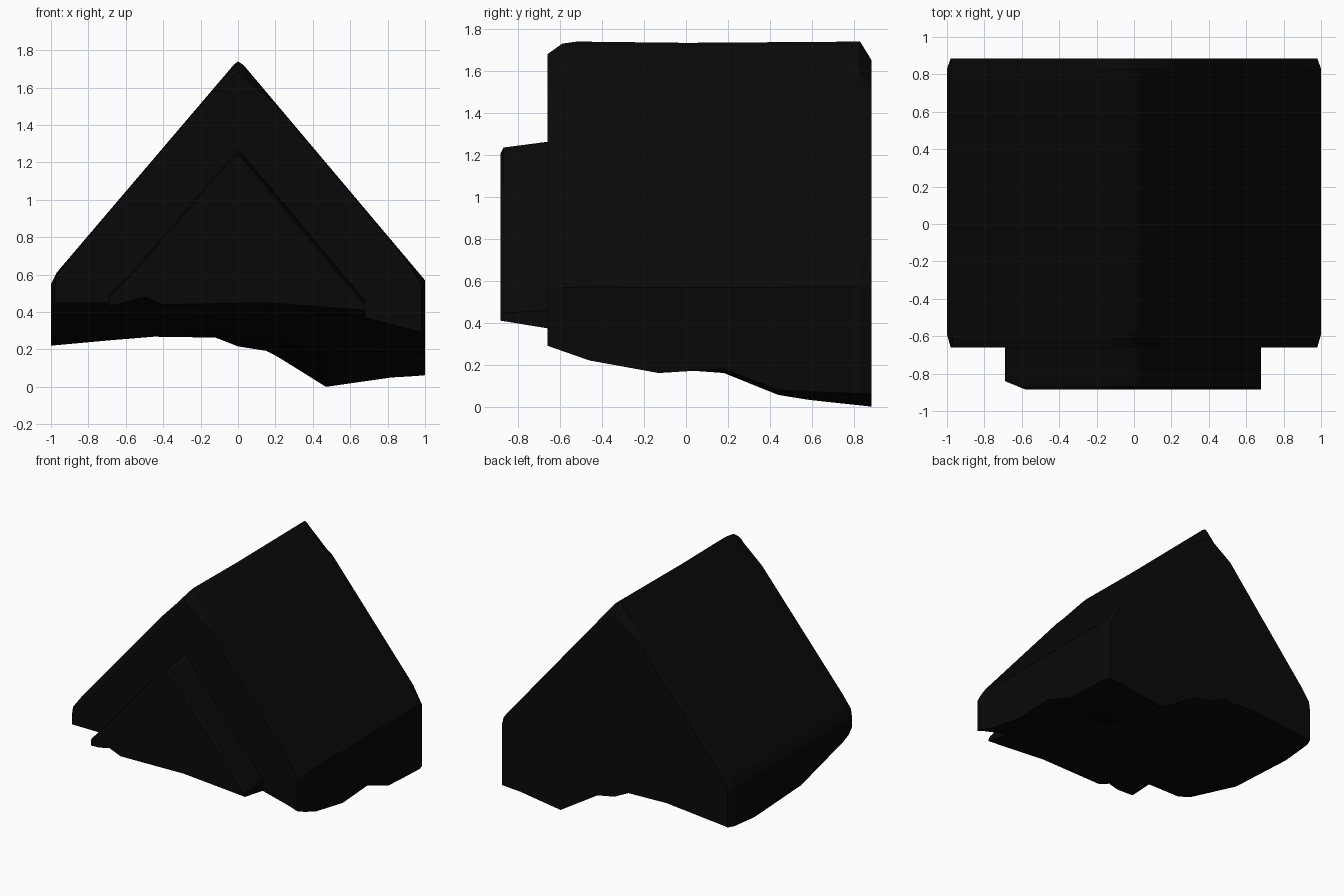
import bpy
import bmesh

cube = bpy.data.objects.get("Cube")
if cube:
    bpy.data.objects.remove(cube, do_unlink=True)

dark = bpy.data.materials.new("near_black")
dark.use_nodes = True
COLOUR = (0.0025, 0.0025, 0.0025, 1)
dark.diffuse_color = COLOUR
dark.node_tree.nodes["Principled BSDF"].inputs["Base Color"].default_value = COLOUR


def lerp(points, t):
    """Height of a polyline at t."""
    for (a, za), (b, zb) in zip(points, points[1:]):
        if t <= b:
            return za + (zb - za) * max(0, t - a) / (b - a)
    return points[-1][1]


def gable_block(name, roof, drops, wear, front, back, left, right, corner=0):
    """Solid gable with a broken underside blended between four edge lines."""
    xs = sorted({p[0] for line in (roof, wear, front, back) for p in line})
    ys = sorted({p[0] for line in (drops, left, right) for p in line})
    x0, x1, y0, y1 = xs[0], xs[-1], ys[0], ys[-1]

    def underside(x, y):
        u, v = (x - x0) / (x1 - x0), (y - y0) / (y1 - y0)
        across = (1 - v) * lerp(front, x) + v * lerp(back, x)
        along = (1 - u) * lerp(left, y) + u * lerp(right, y)
        corners = ((1 - v) * ((1 - u) * front[0][1] + u * front[-1][1])
                   + v * ((1 - u) * back[0][1] + u * back[-1][1]))
        return across + along - corners

    def plan(x, y):
        """Pull the four outer corners in a little."""
        is_corner = x in (x0, x1) and y in (y0, y1)
        return x * (1 - corner) if is_corner else x

    bm = bmesh.new()
    top = [[bm.verts.new((plan(x, y), y, lerp(roof, x) - lerp(drops, y) * lerp(wear, x)))
            for x in xs] for y in ys]
    low = [[bm.verts.new((plan(x, y), y, underside(x, y))) for x in xs] for y in ys]
    for j in range(len(ys) - 1):
        for i in range(len(xs) - 1):
            for g in (top, low):
                bm.faces.new((g[j][i], g[j][i + 1], g[j + 1][i + 1], g[j + 1][i]))
    for j in (0, -1):
        for i in range(len(xs) - 1):
            bm.faces.new((low[j][i], low[j][i + 1], top[j][i + 1], top[j][i]))
    for i in (0, -1):
        for j in range(len(ys) - 1):
            bm.faces.new((low[j][i], low[j + 1][i], top[j + 1][i], top[j][i]))
    bmesh.ops.recalc_face_normals(bm, faces=bm.faces)
    mesh = bpy.data.meshes.new(name)
    bm.to_mesh(mesh)
    bm.free()
    mesh.materials.append(dark)
    obj = bpy.data.objects.new(name, mesh)
    bpy.context.collection.objects.link(obj)
    return obj


# Large gabled body, its rim worn mostly at the ridge
gable_block(
    "main_gable",
    roof=[(-1, .55), (-.97, .61), (-.02, 1.725), (0, 1.74), (.03, 1.72), (1, .57)],
    drops=[(-.66, .06), (-.59, .01), (-.52, 0), (0, .006), (.83, 0), (.885, .09)],
    wear=[(-1, .4), (-.9, .15), (-.2, .15), (-.04, 1), (.04, 1), (.2, .15), (.9, .15), (1, .4)],
    front=[(-1, .45), (-.69, .45), (0, .42), (.68, .37), (1, .29)],
    back=[(-1, .25), (-.45, .3), (-.12, .29), (0, .23), (.15, .2), (.47, 0), (.82, .05), (1, .06)],
    left=[(-.66, .45), (-.52, .39), (0, .25), (.58, .22), (.885, .25)],
    right=[(-.66, .29), (-.46, .22), (-.13, .16), (.18, .18), (.44, .08), (.62, .07), (.885, .06)],
    corner=.02,
)

# Smaller gable projecting from the front
porch = gable_block(
    "front_gable",
    roof=[(-.69, .49), (-.58, .6), (-.02, 1.25), (0, 1.265), (.03, 1.24), (.68, .46)],
    drops=[(-.885, .06), (-.87, .03), (-.64, 0)],
    wear=[(-.69, .3), (-.15, .3), (-.04, 1), (.04, 1), (.15, .7), (.68, .5)],
    front=[(-.69, .43), (-.5, .48), (-.4, .44), (.15, .45), (.68, .41)],
    back=[(-.69, .44), (0, .42), (.68, .37)],
    left=[(-.885, .43), (-.64, .44)],
    right=[(-.885, .41), (-.64, .37)],
)
# Chipped outer corner
for v in porch.data.vertices:
    if v.co.x < -.68 and v.co.y < -.86:
        v.co.y = -.84 if v.co.y < -.88 else -.83
